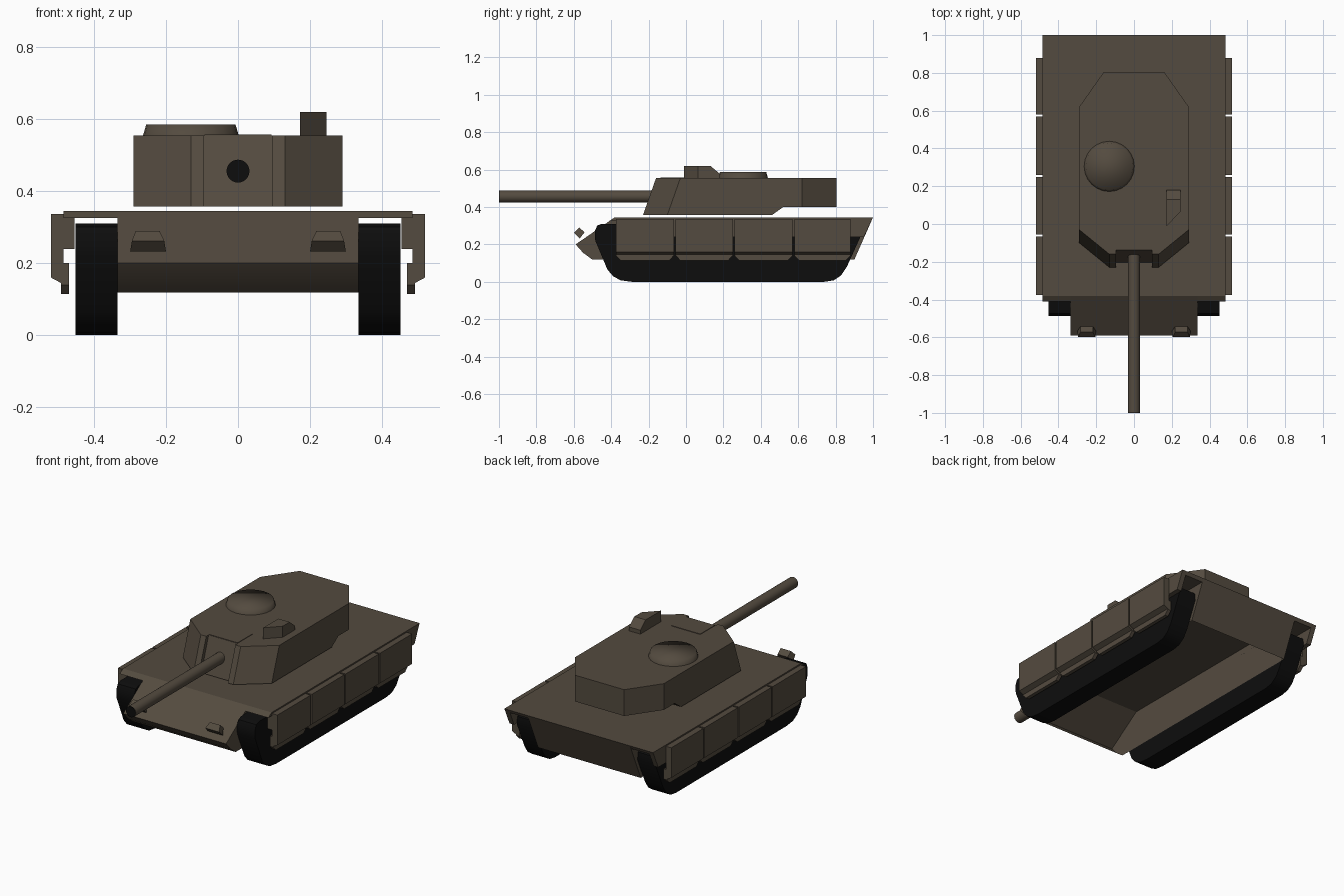
import bpy, bmesh, math
from mathutils import Matrix

if "Cube" in bpy.data.objects:
    bpy.data.objects.remove(bpy.data.objects["Cube"])


def material(name, rgb):
    m = bpy.data.materials.new(name)
    m.diffuse_color = (*rgb, 1)
    m.use_nodes = True
    m.node_tree.nodes["Principled BSDF"].inputs["Base Color"].default_value = m.diffuse_color
    return m


BROWN = material("olive brown", (0.088, 0.070, 0.050))
BLACK = material("rubber black", (0.004, 0.004, 0.004))


def finish(name, bm, mat, mirror=False, smooth=None, solid=True):
    if solid:
        bmesh.ops.recalc_face_normals(bm, faces=bm.faces)
    me = bpy.data.meshes.new(name)
    bm.to_mesh(me)
    bm.free()
    me.materials.append(mat)
    ob = bpy.data.objects.new(name, me)
    bpy.context.collection.objects.link(ob)
    if mirror:
        ob.modifiers.new("Mirror", 'MIRROR')
    if smooth:
        bpy.ops.object.select_all(action='DESELECT')
        ob.select_set(True)
        bpy.context.view_layer.objects.active = ob
        bpy.ops.object.shade_smooth_by_angle(angle=math.radians(smooth))
    return ob


def loft(name, a, b, mat, mirror=False, smooth=None):
    """Closed solid between two matching loops of 3D points."""
    bm = bmesh.new()
    va = [bm.verts.new(p) for p in a]
    vb = [bm.verts.new(p) for p in b]
    n = len(a)
    bm.faces.new(va)
    bm.faces.new(vb[::-1])
    for i in range(n):
        j = (i + 1) % n
        bm.faces.new((va[i], vb[i], vb[j], va[j]))
    return finish(name, bm, mat, mirror, smooth)


def prism_x(name, prof, x0, x1, mat, mirror=False, smooth=None):
    return loft(name, [(x0, y, z) for y, z in prof],
                [(x1, y, z) for y, z in prof], mat, mirror, smooth)


# Hull tub: side walls, nose and tail plates, open underneath
hull = [(-0.50, 0.118), (-0.55, 0.155), (-0.59, 0.20), (-0.38, 0.345), (1.0, 0.345), (0.90, 0.118)]
bm = bmesh.new()
L = [bm.verts.new((-0.335, y, z)) for y, z in hull]
R = [bm.verts.new((0.335, y, z)) for y, z in hull]
bm.faces.new(L)
bm.faces.new(R[::-1])
for i in range(len(hull) - 1):
    bm.faces.new((L[i], R[i], R[i + 1], L[i + 1]))
finish("hull", bm, BROWN, smooth=30)

# Fender plates over the tracks, and the rails behind the skirts
prism_x("fender", [(-0.41, 0.325), (-0.38, 0.345), (1.0, 0.345), (0.99, 0.325)],
        0.335, 0.485, BROWN, mirror=True)
prism_x("skirt_rail", [(-0.375, 0.24), (-0.375, 0.325), (0.99, 0.325), (0.952, 0.24)],
        0.455, 0.485, BROWN, mirror=True)

# Tracks
track = [(-0.45, 0.31), (-0.475, 0.30), (-0.488, 0.27), (-0.485, 0.22), (-0.42, 0.065),
         (-0.39, 0.03), (-0.35, 0.008), (-0.29, 0.0), (0.74, 0.0), (0.79, 0.008),
         (0.83, 0.035), (0.86, 0.08), (0.93, 0.235), (0.925, 0.28), (0.87, 0.31)]
prism_x("track", track, 0.335, 0.452, BLACK, mirror=True, smooth=35)

# Side skirts: four panels a side, each with a lower flap
section = [(0.485, 0.337), (0.52, 0.337), (0.52, 0.16), (0.492, 0.145), (0.485, 0.145)]
for k, (y0, y1) in enumerate([(-0.375, -0.065), (-0.055, 0.25), (0.26, 0.57), (0.58, 0.88)]):
    loft(f"skirt_panel_{k + 1}", [(x, y0, z) for x, z in section],
         [(x, y1, z) for x, z in section], BROWN, mirror=True)
    prism_x(f"skirt_flap_{k + 1}", [(y0, 0.20), (y0, 0.14), (y0 + 0.025, 0.114),
                                    (y1 - 0.025, 0.114), (y1, 0.14), (y1, 0.20)],
            0.47, 0.492, BROWN, mirror=True)

# Headlight boxes on the nose
lamp = [(-0.598, 0.262, 0.205, 0.295), (-0.572, 0.29, 0.218, 0.284),
        (-0.542, 0.265, 0.218, 0.284), (-0.568, 0.232, 0.20, 0.30)]
loft("headlight", [(a, y, z) for y, z, a, b in lamp],
     [(b, y, z) for y, z, a, b in lamp], BROWN, mirror=True)

# Turret: half outline (x, base y, base z, top y), mirrored across x
TOP = 0.555
half = [(0.095, -0.205, 0.357, -0.138), (0.095, -0.23, 0.357, -0.16), (0.13, -0.23, 0.357, -0.16),
        (0.29, -0.10, 0.357, -0.03), (0.29, 0.46, 0.357, 0.46), (0.29, 0.52, 0.40, 0.52),
        (0.29, 0.62, 0.40, 0.62), (0.16, 0.805, 0.40, 0.805)]
bm = bmesh.new()
rings = {}
for s in (1, -1):
    rings[s, 0] = [bm.verts.new((s * x, yb, zb)) for x, yb, zb, yt in half]
    rings[s, 1] = [bm.verts.new((s * x, yt, TOP)) for x, yb, zb, yt in half]
    lo, hi = rings[s, 0], rings[s, 1]
    for i in range(len(half) - 1):
        bm.faces.new((lo[i], lo[i + 1], hi[i + 1], hi[i]))
    bm.faces.new(lo[:4])
    bm.faces.new(hi[:4])
for lvl in (0, 1):
    r, l = rings[1, lvl], rings[-1, lvl]
    for i, j in [(0, 3), (3, 4), (4, 5), (5, 6), (6, 7)]:
        bm.faces.new((r[i], r[j], l[j], l[i]))
for i in (0, 7):
    bm.faces.new((rings[1, 0][i], rings[1, 1][i], rings[-1, 1][i], rings[-1, 0][i]))
finish("turret", bm, BROWN)

# Mantlet roof panel, just proud of the turret roof
prism_x("mantlet_roof", [(-0.136, 0.552), (-0.136, 0.558), (0.0, 0.558), (0.0, 0.552)],
        -0.093, 0.093, BROWN)


# Gun barrel and dark muzzle disc
def rod(name, r, y0, y1, mat):
    bm = bmesh.new()
    bmesh.ops.create_cone(bm, cap_ends=True, segments=24, radius1=r, radius2=r, depth=y1 - y0,
                          matrix=Matrix.Translation((0, (y0 + y1) / 2, 0.456))
                          @ Matrix.Rotation(math.pi / 2, 4, 'X'))
    return finish(name, bm, mat, smooth=40)


rod("gun_barrel", 0.032, -0.997, -0.15, BROWN)
rod("muzzle", 0.0315, -1.0, -0.99, BLACK)

# Commander hatch: low, softly shaded disc
bm = bmesh.new()
bmesh.ops.create_cone(bm, cap_ends=True, segments=24, radius1=0.134, radius2=0.124, depth=0.034,
                      matrix=Matrix.Translation((-0.131, 0.305, 0.569)))
finish("hatch", bm, BROWN, smooth=100)

# Sight box with slanted front and sloped back
foot = [(0.172, -0.012), (0.246, 0.065), (0.246, 0.18), (0.172, 0.18)]
roof = [(0.172, -0.012, 0.62), (0.246, 0.065, 0.62), (0.246, 0.13, 0.62), (0.172, 0.13, 0.62)]
loft("sight_base", [(x, y, 0.55) for x, y in foot], [(x, y, 0.578) for x, y in foot], BROWN)
loft("sight_box", [(x, y, 0.578) for x, y in foot], roof, BROWN)
